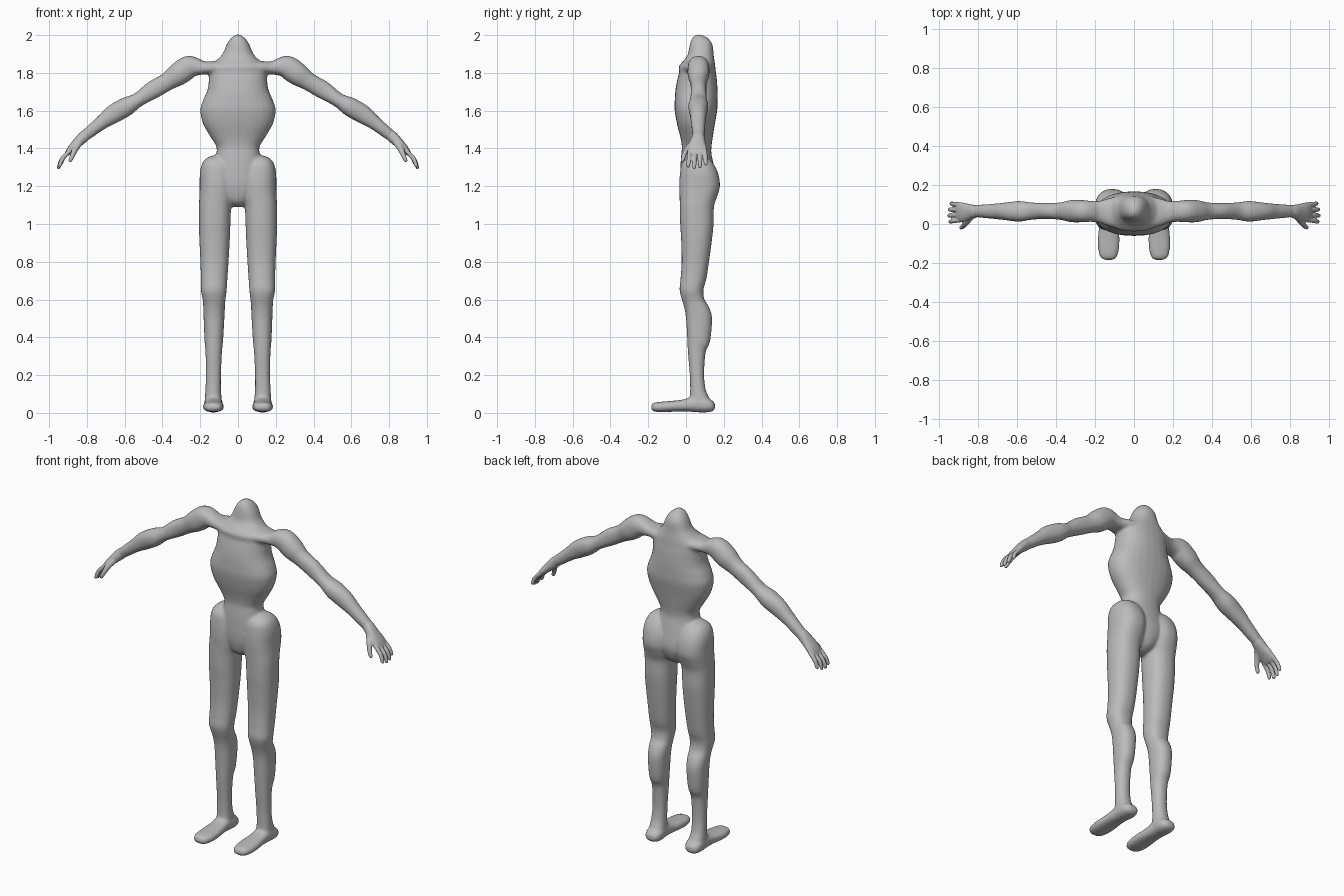
import bpy, bmesh, math
from mathutils import Vector

skin = bpy.data.materials.new("plain_grey")
skin.diffuse_color = (0.5, 0.5, 0.5, 1)


def spline(rows, steps=4):
    """Smoothly interpolate number rows (Catmull-Rom)."""
    rows = [Vector(r) for r in rows]
    out = []
    for i in range(len(rows) - 1):
        p0, p1 = rows[max(i - 1, 0)], rows[i]
        p2, p3 = rows[i + 1], rows[min(i + 2, len(rows) - 1)]
        for k in range(steps):
            t = k / steps
            out.append(0.5 * (2 * p1 + (p2 - p0) * t + (2 * p0 - 5 * p1 + 4 * p2 - p3) * t * t
                              + (3 * p1 - p0 - 3 * p2 + p3) * t ** 3))
    return out + [rows[-1]]


def loft(bm, rings, power=2.2, n=28):
    """Skin a closed tube over (centre, half axis a, half axis b) rings."""
    loops = []
    for c, a, b in rings:
        loop = []
        for i in range(n):
            t = 2 * math.pi * i / n
            u, v = math.cos(t), math.sin(t)
            u = math.copysign(abs(u) ** (2 / power), u)
            v = math.copysign(abs(v) ** (2 / power), v)
            loop.append(bm.verts.new(c + a * u + b * v))
        loops.append(loop)
    for p, q in zip(loops, loops[1:]):
        for i in range(n):
            j = (i + 1) % n
            bm.faces.new((p[i], p[j], q[j], q[i]))
    bm.faces.new(loops[0])
    bm.faces.new(loops[-1])


def upright(rows, s=1):
    """Rows of z, x0, x1, y0, y1."""
    return [(Vector((s * (x0 + x1) / 2, (y0 + y1) / 2, z)),
             Vector(((x1 - x0) / 2, 0, 0)), Vector((0, (y1 - y0) / 2, 0)))
            for z, x0, x1, y0, y1 in spline(rows)]


def lengthwise(rows, s=1):
    """Rows of y, x0, x1, z0, z1."""
    return [(Vector((s * (x0 + x1) / 2, y, (z0 + z1) / 2)),
             Vector(((x1 - x0) / 2, 0, 0)), Vector((0, 0, (z1 - z0) / 2)))
            for y, x0, x1, z0, z1 in spline(rows)]


def limb(rows, s=1):
    """Rows of x, y, z, radius, y radius; rings stand square to the path."""
    pts = spline(rows)
    out = []
    for i, (x, y, z, r, ry) in enumerate(pts):
        a, b = pts[max(i - 1, 0)], pts[min(i + 1, len(pts) - 1)]
        d = Vector((b[0] - a[0], 0, b[2] - a[2])).normalized()
        out.append((Vector((s * x, y, z)), Vector((-d.z * s, 0, d.x)) * r, Vector((0, ry, 0))))
    return out


def finish(bm, name, voxel, passes):
    """Fuse overlapping volumes into one smooth skin."""
    bmesh.ops.recalc_face_normals(bm, faces=bm.faces)
    me = bpy.data.meshes.new(name)
    bm.to_mesh(me)
    bm.free()
    ob = bpy.data.objects.new(name, me)
    bpy.context.collection.objects.link(ob)
    me.materials.append(skin)
    rm = ob.modifiers.new("fuse", 'REMESH')
    rm.mode = 'VOXEL'
    rm.voxel_size = voxel
    rm.use_smooth_shade = True
    sm = ob.modifiers.new("soften", 'SMOOTH')
    sm.factor = 0.5
    sm.iterations = passes
    return ob


# torso: z, half width, front y, back y
torso = [(1.09, .02, .03, .09), (1.12, .06, -.01, .135), (1.2, .12, -.03, .165),
         (1.3, .125, -.03, .15), (1.37, .115, -.025, .135), (1.41, .115, -.022, .135),
         (1.46, .145, -.03, .142), (1.53, .185, -.048, .153), (1.6, .2, -.06, .165),
         (1.65, .187, -.06, .167), (1.71, .162, -.056, .167), (1.77, .154, -.045, .163),
         (1.805, .155, -.036, .158), (1.835, .15, -.038, .155), (1.87, .11, -.008, .15),
         (1.9, .082, .01, .146), (1.95, .06, .02, .14), (1.985, .036, .033, .115),
         (2.003, .008, .055, .08)]
# leg: z, inner x, outer x, front y, back y
leg = [(.03, .09, .172, .02, .13), (.08, .087, .175, .02, .122), (.12, .09, .173, .022, .105),
       (.2, .09, .17, .02, .096), (.32, .085, .172, .01, .104), (.38, .079, .177, .007, .128),
       (.5, .072, .182, .0, .138), (.56, .069, .184, -.01, .122), (.6, .066, .187, -.022, .098),
       (.65, .06, .197, -.034, .092), (.71, .056, .197, -.029, .108), (.8, .05, .199, -.023, .122),
       (.92, .043, .205, -.026, .138), (1.0, .04, .207, -.031, .146), (1.09, .036, .207, -.033, .148),
       (1.14, .025, .205, -.034, .163), (1.2, .02, .203, -.036, .18), (1.27, .02, .202, -.032, .17),
       (1.32, .035, .19, -.022, .145), (1.35, .06, .165, .005, .115), (1.362, .09, .135, .035, .08)]
# foot: y, inner x, outer x, bottom z, top z
foot = [(-.184, .11, .15, .018, .04), (-.172, .09, .172, .008, .053), (-.13, .077, .184, .004, .059),
        (-.07, .074, .185, .006, .064), (-.01, .08, .18, .008, .072), (.05, .084, .178, .004, .09),
        (.1, .08, .18, .002, .085), (.138, .09, .172, .008, .066), (.153, .11, .15, .02, .05)]
# arm: x, y, z, radius, y radius
arm = [(.05, .06, 1.83, .04, .085), (.12, .06, 1.828, .035, .075), (.18, .062, 1.826, .035, .056),
       (.225, .065, 1.832, .05, .054), (.265, .066, 1.828, .062, .057), (.32, .066, 1.79, .06, .057),
       (.375, .066, 1.753, .048, .045), (.45, .067, 1.71, .048, .041), (.53, .066, 1.657, .038, .045),
       (.59, .065, 1.622, .05, .053), (.66, .065, 1.582, .05, .045), (.72, .065, 1.538, .038, .039),
       (.79, .066, 1.483, .031, .033), (.825, .066, 1.456, .028, .03)]

# body with arms, legs and feet fused on
bm = bmesh.new()
loft(bm, upright([(z, -w, w, f, b) for z, w, f, b in torso]), 2.3)
for s in (1, -1):
    loft(bm, upright(leg, s), 2.3)
    loft(bm, lengthwise(foot, s), 2.4)
    loft(bm, limb(arm, s))
finish(bm, "body", 0.008, 6)

# palm, and finger layout: base y, tip y, length factor
palm = [(.8, .066, 1.476, .028, .03), (.82, .064, 1.459, .03, .034), (.85, .06, 1.43, .026, .043),
        (.88, .06, 1.4, .021, .05), (.9, .061, 1.377, .015, .048), (.908, .061, 1.367, .009, .042)]
fingers = [(.02, .012, .95), (.047, .043, 1.05), (.074, .074, 1.0), (.1, .105, .85)]

for s, side in ((1, "left"), (-1, "right")):
    bm = bmesh.new()
    loft(bm, limb(palm, s))
    for y0, y1, k in fingers:
        ym = (y0 + y1) / 2
        loft(bm, limb([(.89, y0, 1.388, .012, .012), (.89 + .04 * k, ym, 1.388 - .043 * k, .012, .012),
                       (.89 + .056 * k, y1, 1.388 - .082 * k, .01, .01),
                       (.89 + .057 * k, y1, 1.388 - .093 * k, .004, .004)], s), 2, 12)
    # thumb
    loft(bm, limb([(.835, .04, 1.435, .018, .02), (.86, .01, 1.4, .017, .018),
                   (.875, -.01, 1.365, .013, .013), (.888, -.018, 1.336, .01, .01),
                   (.891, -.018, 1.328, .004, .004)], s), 2, 12)
    finish(bm, side + "_hand", 0.004, 3)
